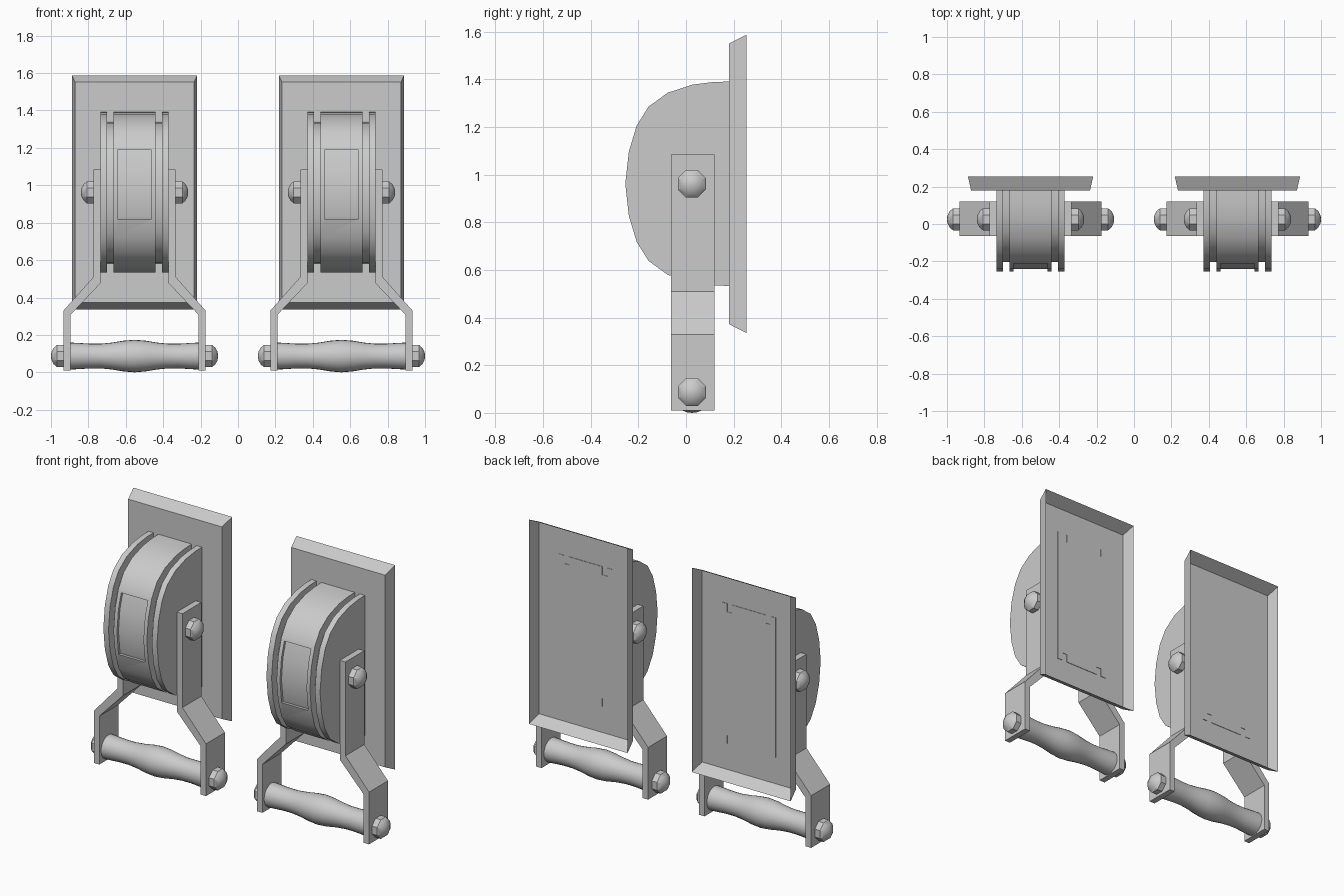
import bpy, bmesh, math

if "Cube" in bpy.data.objects:
    bpy.data.objects.remove(bpy.data.objects["Cube"])

CX = 0.553           # unit offset from centre
AY, AZ = 0.025, 0.962  # pivot axis
BACK = 0.183


def finish(name, bm, angle=30):
    bmesh.ops.recalc_face_normals(bm, faces=bm.faces)
    me = bpy.data.meshes.new(name)
    bm.to_mesh(me)
    bm.free()
    ob = bpy.data.objects.new(name, me)
    bpy.context.collection.objects.link(ob)
    if angle:
        smooth(ob, angle)
    return ob


def smooth(ob, angle=30):
    bpy.ops.object.select_all(action='DESELECT')
    bpy.context.view_layer.objects.active = ob
    ob.select_set(True)
    bpy.ops.object.shade_smooth_by_angle(angle=math.radians(angle))


def loft(bm, loops, closed):
    rings = [[bm.verts.new(p) for p in loop] for loop in loops]
    for a, b in zip(rings, rings[1:]):
        n = len(a)
        for i in range(n if closed else n - 1):
            j = (i + 1) % n
            bm.faces.new((a[i], a[j], b[j], b[i]))
    bm.faces.new(rings[0])
    bm.faces.new(rings[-1])
    return rings


def lathe_x(name, profile, cx, y, z, sides, side=1, turn=0.0, angle=30):
    """Revolve (x, radius) pairs about an x-parallel axis."""
    bm = bmesh.new()
    loops = []
    for x, r in profile:
        loops.append([(cx + side * x,
                       y + r * math.cos(turn + math.tau * k / sides),
                       z + r * math.sin(turn + math.tau * k / sides))
                      for k in range(sides)])
    loft(bm, loops, True)
    return finish(name, bm, angle)


# Half-round drum outline in y, z
HALF = [(BACK, 0.429), (0.115, 0.427), (0.027, 0.416), (-0.077, 0.382),
        (-0.157, 0.324), (-0.207, 0.244), (-0.24, 0.135)]
OUTLINE = HALF + [(-0.255, 0.0)] + [(y, -z) for y, z in reversed(HALF)]


def d_loop(x, inset):
    s = 1 - inset / 0.43
    return [(x, BACK + (y - BACK) * s, AZ + z * s) for y, z in OUTLINE]


def d_solid(name, cx, sections):
    bm = bmesh.new()
    loft(bm, [d_loop(cx + x, i) for x, i in sections], False)
    edges = [e for e in bm.edges if e.is_boundary]
    bmesh.ops.holes_fill(bm, edges=edges, sides=0)
    return finish(name, bm, 0)


def box(name, x0, x1, y0, y1, z0, z1):
    bm = bmesh.new()
    loft(bm, [[(x0, y, z0), (x1, y, z0), (x1, y, z1), (x0, y, z1)]
              for y in (y0, y1)], True)
    return finish(name, bm, 0)


def subtract(target, cutter):
    cutter.hide_render = True
    m = target.modifiers.new("cut", 'BOOLEAN')
    m.operation = 'DIFFERENCE'
    m.solver = 'EXACT'
    m.object = cutter
    bpy.context.view_layer.objects.active = target
    bpy.ops.object.modifier_apply(modifier=m.name)
    bpy.data.objects.remove(cutter, do_unlink=True)


def build(cx, tag):
    # Backing plate: flared tray open at the back
    bm = bmesh.new()
    rings = []
    for y, hw, z0, z1 in ((0.18, 0.318, 0.373, 1.551), (0.255, 0.335, 0.335, 1.588)):
        rings.append([bm.verts.new(p) for p in
                      ((cx - hw, y, z0), (cx + hw, y, z0), (cx + hw, y, z1), (cx - hw, y, z1))])
    a, b = rings
    bm.faces.new(a)
    for i in range(4):
        j = (i + 1) % 4
        bm.faces.new((a[i], a[j], b[j], b[i]))
    finish("backing_plate_" + tag, bm, 0)

    # Drum with two grooves and a recessed front panel
    drum = d_solid("drum_" + tag, cx, [
        (-0.182, 0), (-0.147, 0), (-0.147, 0.05), (-0.113, 0.05), (-0.113, 0),
        (0.113, 0), (0.113, 0.05), (0.147, 0.05), (0.147, 0), (0.182, 0)])
    cutter = box("panel_cutter", cx - 0.09, cx + 0.09, -0.4, -0.1, 0.82, 1.188)
    subtract(cutter, d_solid("panel_floor", cx, [(-0.3, 0.015), (0.3, 0.015)]))
    subtract(drum, cutter)
    smooth(drum)

    # Bent side arms and their bolts
    arm = [(0.182, 1.085), (0.22, 1.085), (0.22, 0.51), (0.38, 0.33),
           (0.38, 0.01), (0.343, 0.01), (0.343, 0.307), (0.182, 0.476)]
    for s, side in ((-1, "left"), (1, "right")):
        bm = bmesh.new()
        loft(bm, [[(cx + s * x, y, z) for x, z in arm] for y in (-0.063, 0.12)], True)
        finish(f"arm_{side}_{tag}", bm, 0)
        for base, z, part in ((0.22, AZ, "pivot"), (0.38, 0.087, "handle")):
            head = [(base, 0.0635), (base + 0.035, 0.0635), (base + 0.052, 0.048),
                    (base + 0.063, 0.026), (base + 0.067, 0.008)]
            lathe_x(f"{part}_bolt_{side}_{tag}", head, cx, AY, z, 8, s, math.pi / 8)

    # Contoured grip
    half = [(0.343, 0.072), (0.3, 0.070), (0.24, 0.066), (0.18, 0.066),
            (0.12, 0.072), (0.06, 0.082)]
    grip = [(-x, r) for x, r in half] + [(0, 0.087)] + half[::-1]
    lathe_x("grip_" + tag, grip, cx, AY, 0.087, 24)


build(-CX, "a")
build(CX, "b")
